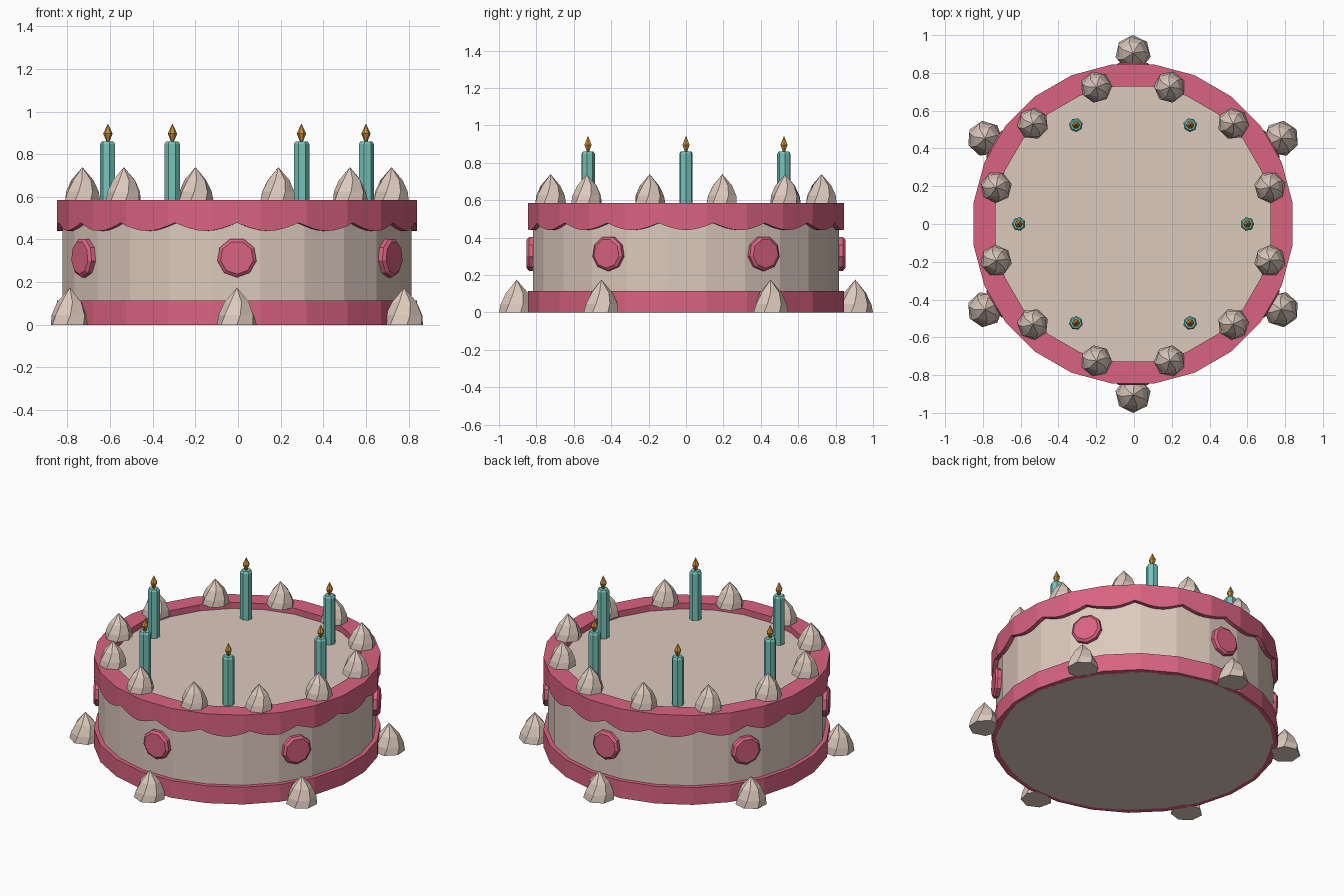
import bpy, bmesh
from math import sin, cos, pi, radians
from mathutils import Matrix

cube = bpy.data.objects.get("Cube")
if cube:
    bpy.data.objects.remove(cube, do_unlink=True)

CENTRE_X = -0.005


def material(name, rgb):
    m = bpy.data.materials.new(name)
    m.use_nodes = True
    m.diffuse_color = (*rgb, 1)
    m.node_tree.nodes["Principled BSDF"].inputs["Base Color"].default_value = (*rgb, 1)
    return m


CREAM = material("cream", (0.72, 0.59, 0.51))
PINK = material("pink icing", (0.70, 0.125, 0.22))
TEAL = material("teal wax", (0.18, 0.55, 0.49))
AMBER = material("amber flame", (0.60, 0.27, 0.04))


def lathe(name, profile, sides, mat, phase=0.0, twist=0.0, closed=False):
    """Turn (radius, height) points round z; functions of the angle are allowed."""
    bm = bmesh.new()
    rings = []
    for k, (r, z) in enumerate(profile):
        if r == 0:
            rings.append([bm.verts.new((0, 0, z))] * sides)
            continue
        ring = []
        for i in range(sides):
            a = phase + 2 * pi * i / sides
            rad = r(a) if callable(r) else r
            h = z(a) if callable(z) else z
            ring.append(bm.verts.new((rad * cos(a + k * twist), rad * sin(a + k * twist), h)))
        rings.append(ring)
    pairs = list(zip(rings, rings[1:]))
    if closed:
        pairs.append((rings[-1], rings[0]))
    else:
        for ring in (rings[0], rings[-1]):
            if ring[0] != ring[1]:
                bm.faces.new(ring)
    for low, high in pairs:
        for i in range(sides):
            j = (i + 1) % sides
            quad = [low[i], low[j], high[j], high[i]]
            bm.faces.new(list(dict.fromkeys(quad)))
    bmesh.ops.recalc_face_normals(bm, faces=bm.faces)
    mesh = bpy.data.meshes.new(name)
    bm.to_mesh(mesh)
    bm.free()
    mesh.materials.append(mat)
    return mesh


def place(name, mesh, matrix=Matrix()):
    ob = bpy.data.objects.new(name, mesh)
    bpy.context.collection.objects.link(ob)
    ob.matrix_world = Matrix.Translation((CENTRE_X, 0, 0)) @ matrix
    return ob


def around(name, mesh, count, start, radius, z, local=Matrix()):
    """Repeat a mesh round the cake, its local x axis pointing outward."""
    for i in range(count):
        turn = Matrix.Rotation(radians(start + 360 * i / count), 4, "Z")
        place(f"{name}_{i + 1}", mesh, turn @ Matrix.Translation((radius, 0, z)) @ local)


SIDES = 24
STEP = 2 * pi / SIDES
HALF = STEP / 2

# Cake body and lower icing band
place("cake_body", lathe("cake_body", [(0.825, 0), (0.825, 0.545)], SIDES, CREAM, HALF))
band = [(0.815, 0), (0.852, 0), (0.852, 0.113), (0.815, 0.113)]
place("lower_icing_band", lathe("lower_icing_band", band, SIDES, PINK, HALF, closed=True))


# Upper icing rim with a scalloped hanging edge
def faceted(radius):
    return lambda a: radius * cos(HALF) / cos((a + HALF) % STEP - HALF)


def scallop(a):
    return 0.478 - 0.038 * abs(sin(9 * a + pi / 2))


rim = [(faceted(0.815), scallop), (faceted(0.852), scallop), (faceted(0.852), 0.585),
       (faceted(0.735), 0.585), (faceted(0.735), 0.53)]
place("upper_icing_rim", lathe("upper_icing_rim", rim, SIDES * 6, PINK, closed=True))

# Whipped cream dollops on the rim and round the foot
dollop = lathe("cream_dollop", [(0.095, 0), (0.087, 0.045), (0.06, 0.105), (0, 0.175)],
               7, CREAM, twist=0.18)
around("foot_dollop", dollop, 6, 30, 0.905, 0)
around("rim_dollop", dollop, 12, 15, 0.75, 0.585, Matrix.Scale(0.88, 4))

# Round sugar buttons on the side
button = lathe("sugar_button", [(0.093, 0), (0.093, 0.03), (0.078, 0.042)], 9, PINK)
around("sugar_button", button, 6, 30, 0.81, 0.315, Matrix.Rotation(pi / 2, 4, "Y"))

# Candles and flames
candle = lathe("candle", [(0.037, 0), (0.037, 0.305), (0.029, 0.317)], 7, TEAL)
flame = lathe("flame", [(0.007, 0), (0.022, 0.037), (0, 0.085)], 6, AMBER)
around("candle", candle, 6, 0, 0.605, 0.543)
around("flame", flame, 6, 0, 0.605, 0.859)
